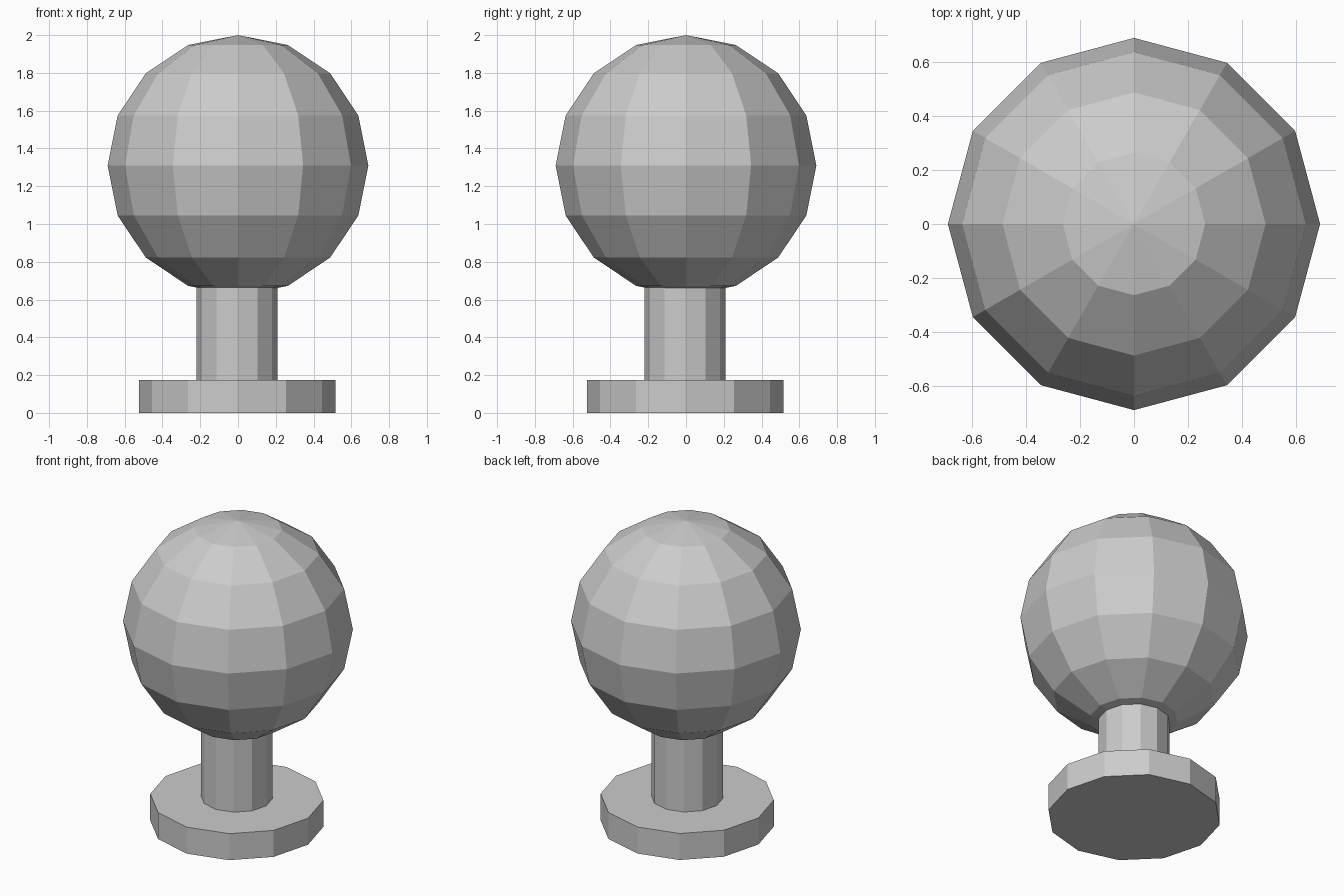
import bpy

cube = bpy.data.objects.get("Cube")
if cube:
    bpy.data.objects.remove(cube, do_unlink=True)

SIDES = 12
OFFSET = -0.005  # the stem and base sit slightly off the ball's axis

# Single plain material
grey = bpy.data.materials.new("light_grey")
grey.use_nodes = True
colour = (0.6, 0.6, 0.6, 1)
grey.diffuse_color = colour
grey.node_tree.nodes["Principled BSDF"].inputs["Base Color"].default_value = colour


def finish(name):
    part = bpy.context.object
    part.name = name
    part.data.materials.append(grey)
    bpy.ops.object.shade_flat()


def disc(name, radius, bottom, top):
    bpy.ops.mesh.primitive_cylinder_add(
        vertices=SIDES, radius=radius, depth=top - bottom,
        location=(OFFSET, OFFSET, (bottom + top) / 2))
    finish(name)


# Round flange, stem and faceted ball
disc("base", 0.52, 0, 0.175)
disc("stem", 0.215, 0.17, 0.72)
bpy.ops.mesh.primitive_uv_sphere_add(
    segments=SIDES, ring_count=8, radius=0.69, location=(0, 0, 1.31))
finish("ball")
